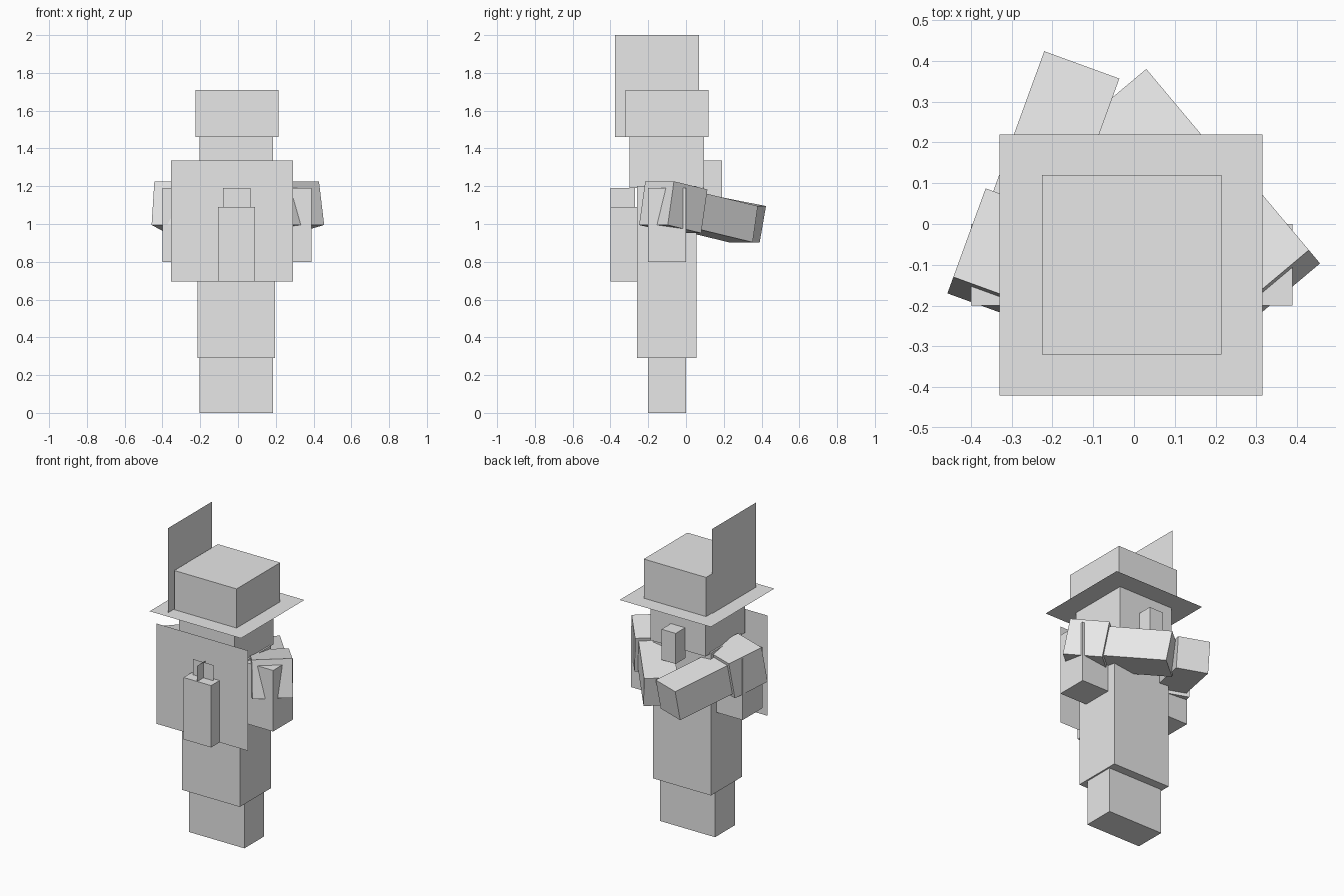
import bpy
from math import radians
from mathutils import Matrix, Vector

cube = bpy.data.objects.get("Cube")
if cube:
    bpy.data.objects.remove(cube, do_unlink=True)

grey = bpy.data.materials.new("plain_grey")
grey.use_nodes = True
grey.diffuse_color = (0.8, 0.8, 0.8, 1)
bsdf = next(n for n in grey.node_tree.nodes if n.type == 'BSDF_PRINCIPLED')
bsdf.inputs["Base Color"].default_value = (0.8, 0.8, 0.8, 1)

BOX_FACES = [(0, 1, 3, 2), (4, 6, 7, 5), (0, 4, 5, 1),
             (2, 3, 7, 6), (0, 2, 6, 4), (1, 5, 7, 3)]


def add_mesh(name, verts, faces, matrix=None):
    mesh = bpy.data.meshes.new(name)
    mesh.from_pydata(verts, [], faces)
    mesh.materials.append(grey)
    obj = bpy.data.objects.new(name, mesh)
    bpy.context.scene.collection.objects.link(obj)
    if matrix:
        obj.matrix_world = matrix
    return obj


def box(name, x, y, z, matrix=None):
    """Box from a (low, high) range on each axis."""
    verts = [(a, b, c) for a in x for b in y for c in z]
    return add_mesh(name, verts, BOX_FACES, matrix)


def sheet(name, x, y, z):
    """Flat sheet: the axis given as one number has no thickness."""
    if not isinstance(x, tuple):
        verts = [(x, y[0], z[0]), (x, y[1], z[0]), (x, y[1], z[1]), (x, y[0], z[1])]
    elif not isinstance(y, tuple):
        verts = [(x[0], y, z[0]), (x[1], y, z[0]), (x[1], y, z[1]), (x[0], y, z[1])]
    else:
        verts = [(x[0], y[0], z), (x[1], y[0], z), (x[1], y[1], z), (x[0], y[1], z)]
    return add_mesh(name, verts, [(0, 1, 2, 3)])


# Body
box("legs", (-0.205, 0.185), (-0.2, 0), (0, 0.3))
box("robe", (-0.215, 0.195), (-0.26, 0.055), (0.29, 1.2))
box("head", (-0.205, 0.185), (-0.3, 0.095), (1.19, 1.58))
box("nose", (-0.06, 0.04), (0.09, 0.19), (1.14, 1.335))

# Hat with a flat brim and a tall feather on one side
sheet("hat_brim", (-0.33, 0.315), (-0.42, 0.22), 1.46)
box("hat_crown", (-0.226, 0.214), (-0.32, 0.12), (1.46, 1.71))
sheet("hat_feather", -0.231, (-0.375, 0.07), (1.46, 2.0))

# Back panel carrying a canister with a crossed-sheet top
sheet("back_panel", (-0.355, 0.29), -0.315, (0.695, 1.335))
box("canister", (-0.105, 0.09), (-0.4, -0.21), (0.695, 1.09))
sheet("canister_top_across", (-0.08, 0.065), -0.338, (1.09, 1.19))
sheet("canister_top_along", -0.008, (-0.4, -0.27), (1.09, 1.19))

# Hanging side arms
box("right_side_arm", (-0.4, -0.2), (-0.2, 0), (0.8, 1.19))
box("left_side_arm", (0.18, 0.388), (-0.2, 0), (0.8, 1.19))

# Reaching arms with wider sleeves, placed by the top middle of each hand end
for side, hand, yaw in (("right", (-0.128, 0.39, 1.095), -20),
                        ("left", (-0.045, 0.317, 1.095), 40)):
    place = (Matrix.Translation(Vector(hand))
             @ Matrix.Rotation(radians(yaw), 4, 'Z')
             @ Matrix.Rotation(radians(-10.5), 4, 'X'))
    box(side + "_reaching_arm", (-0.098, 0.098), (-0.585, 0), (-0.195, 0), place)
    box(side + "_sleeve", (-0.118, 0.118), (-0.61, -0.375), (-0.215, 0.02), place)
